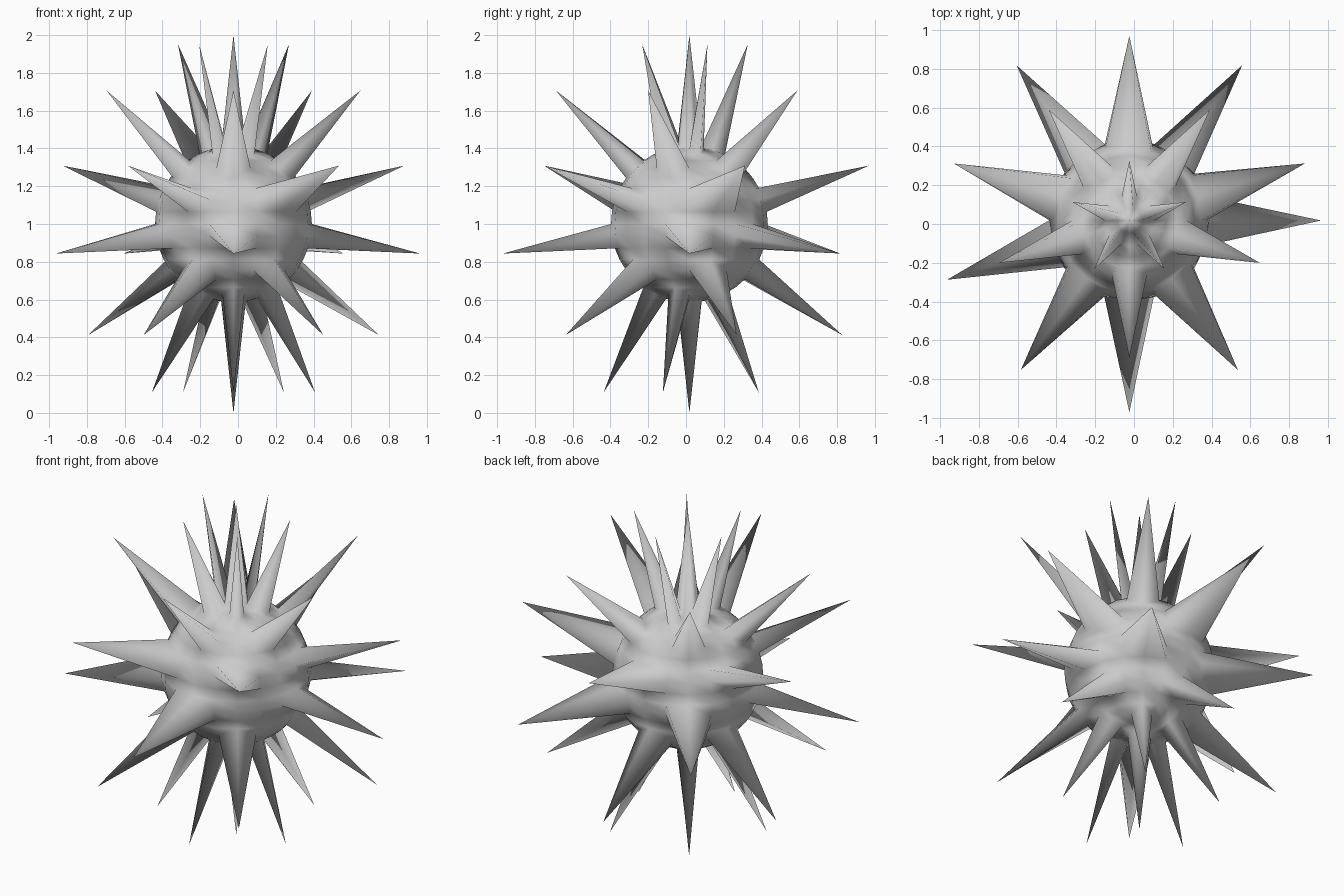
import bpy, bmesh
from math import sin, cos, radians
from mathutils import Vector

if "Cube" in bpy.data.objects:
    bpy.data.objects.remove(bpy.data.objects["Cube"])

BODY_R, TIP_R = 0.415, 1.0
CENTRE = Vector((-0.024, 0.018, 1.0))

# Round core: 20 x 20 sphere
bm = bmesh.new()
bmesh.ops.create_uvsphere(bm, u_segments=20, v_segments=20, radius=BODY_R)


def direction(polar, azimuth):
    p, a = radians(polar), radians(azimuth)
    return Vector((sin(p) * cos(a), sin(p) * sin(a), cos(p)))


# Spike directions: both poles plus six staggered rings of five
spikes = [direction(0, 0), direction(180, 0)]
for ring in range(6):
    for k in range(5):
        azimuth = (90 if ring % 2 == 0 else -90) + 72 * k
        if ring == 3 and k == 1:
            azimuth = 0          # one spike in this ring sits off the pattern
        spikes.append(direction(18 + 27 * ring, azimuth))

# Pull the matching sphere points outward into spikes
for d in spikes:
    v = max(bm.verts, key=lambda w: w.co.normalized().dot(d))
    v.co = d * TIP_R

for f in bm.faces:
    f.smooth = True
mesh = bpy.data.meshes.new("spiked_ball")
bm.to_mesh(mesh)
bm.free()
ball = bpy.data.objects.new("spiked_ball", mesh)
ball.location = CENTRE
bpy.context.collection.objects.link(ball)
